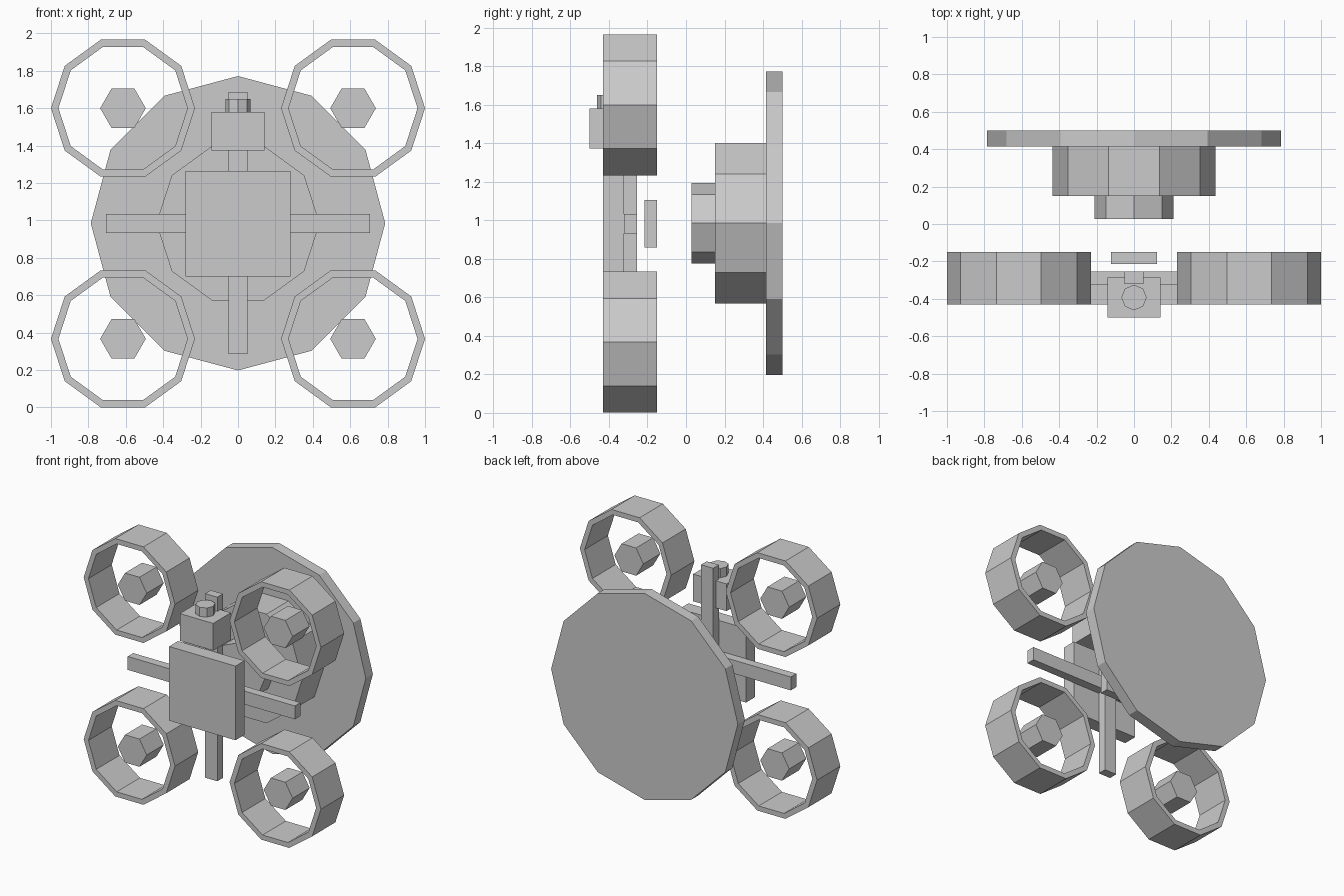
import bpy, bmesh
from math import sin, cos, pi

if "Cube" in bpy.data.objects:
    bpy.data.objects.remove(bpy.data.objects["Cube"])


def finish(name, bm):
    bmesh.ops.recalc_face_normals(bm, faces=bm.faces[:])
    mesh = bpy.data.meshes.new(name)
    bm.to_mesh(mesh)
    bm.free()
    obj = bpy.data.objects.new(name, mesh)
    bpy.context.collection.objects.link(obj)
    return obj


def box(name, x, y, z):
    """Box from (min, max) ranges."""
    bm = bmesh.new()
    bmesh.ops.create_cube(bm, size=1)
    for v in bm.verts:
        v.co = [r[0] + (c + 0.5) * (r[1] - r[0]) for r, c in zip((x, y, z), v.co)]
    return finish(name, bm)


def loop(bm, n, r, cx, cz, y):
    return [bm.verts.new((cx + r * cos(2 * pi * i / n), y, cz + r * sin(2 * pi * i / n)))
            for i in range(n)]


def bridge(bm, a, b):
    n = len(a)
    for i in range(n):
        j = (i + 1) % n
        bm.faces.new((a[i], a[j], b[j], b[i]))


def prism(name, n, r, cx, cz, y0, y1):
    """Solid n-sided drum along y, with a corner on +x."""
    bm = bmesh.new()
    a, b = loop(bm, n, r, cx, cz, y0), loop(bm, n, r, cx, cz, y1)
    bridge(bm, a, b)
    bm.faces.new(a)
    bm.faces.new(b)
    return finish(name, bm)


def ring(name, n, r_out, r_in, cx, cz, y0, y1):
    """Open n-sided duct along y."""
    bm = bmesh.new()
    loops = [loop(bm, n, r, cx, cz, y)
             for r, y in ((r_out, y0), (r_out, y1), (r_in, y1), (r_in, y0))]
    for i in range(4):
        bridge(bm, loops[i], loops[(i + 1) % 4])
    return finish(name, bm)


# Four ducts with floating hubs
for row, cz in (("upper", 1.6), ("lower", 0.367)):
    for side, cx in (("left", -0.615), ("right", 0.615)):
        ring(f"{row}_{side}_duct", 10, 0.385, 0.345, cx, cz, -0.43, -0.15)
        prism(f"{row}_{side}_hub", 6, 0.122, cx, cz, -0.395, -0.19)

# Rear stepped dish
prism("rear_disc", 12, 0.787, 0, 0.985, 0.415, 0.5)
prism("middle_drum", 10, 0.437, 0, 0.985, 0.15, 0.415)
prism("inner_drum", 8, 0.21, 0, 0.985, 0.028, 0.15)

# Central body and crossed arms
box("body_plate", (-0.28, 0.28), (-0.43, -0.322), (0.70, 1.265))
box("horizontal_arm", (-0.705, 0.705), (-0.322, -0.255), (0.932, 1.034))
box("vertical_arm", (-0.051, 0.051), (-0.322, -0.255), (0.285, 1.688))
box("rear_block", (-0.122, 0.122), (-0.215, -0.15), (0.86, 1.105))

# Upper box with a round cap
box("upper_box", (-0.141, 0.141), (-0.5, -0.287), (1.373, 1.58))
cap = prism("upper_cap", 8, 0.068, 0, 0, 0, 0.07)
cap.rotation_euler = (pi / 2, 0, 0)
cap.location = (0, -0.393, 1.58)
